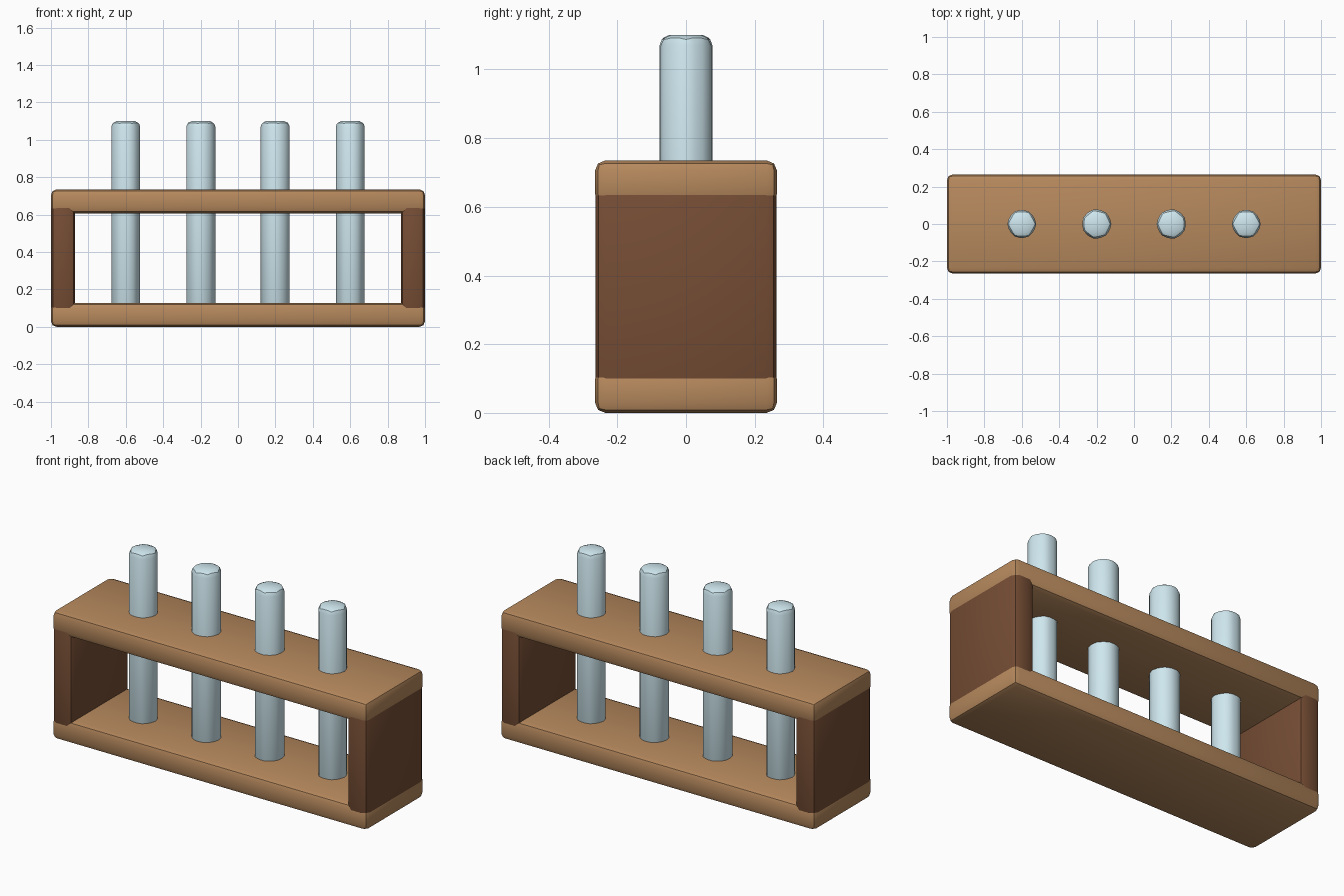
import bpy
import math

if "Cube" in bpy.data.objects:
    bpy.data.objects.remove(bpy.data.objects["Cube"])


def material(name, color):
    m = bpy.data.materials.new(name)
    m.diffuse_color = color
    m.use_nodes = True
    m.node_tree.nodes["Principled BSDF"].inputs["Base Color"].default_value = m.diffuse_color
    return m


light_wood = material("light_wood", (0.47, 0.25, 0.11, 1))
dark_wood = material("dark_wood", (0.18, 0.075, 0.035, 1))
glass = material("pale_glass", (0.62, 0.80, 0.86, 1))


def finish(obj, name, mat):
    # rounded edges shared by every part
    obj.name = name
    obj.data.materials.append(mat)
    bpy.ops.object.transform_apply(location=False, rotation=True, scale=True)
    bevel = obj.modifiers.new("Bevel", 'BEVEL')
    bevel.width = 0.03
    bevel.segments = 2
    bevel.limit_method = 'ANGLE'
    bpy.ops.object.modifier_apply(modifier=bevel.name)
    bpy.ops.object.shade_smooth_by_angle(angle=math.radians(35))


def box(name, x0, x1, depth, z0, z1, mat):
    bpy.ops.mesh.primitive_cube_add(size=1, location=((x0 + x1) / 2, 0, (z0 + z1) / 2))
    obj = bpy.context.object
    obj.scale = (x1 - x0, depth, z1 - z0)
    finish(obj, name, mat)


def tube(name, x, sides, tip_angle):
    z0, z1 = 0.07, 1.10
    bpy.ops.mesh.primitive_cylinder_add(vertices=sides, radius=0.085, depth=z1 - z0,
                                        location=(x, 0, (z0 + z1) / 2),
                                        rotation=(0, 0, tip_angle - math.pi / 2))
    finish(bpy.context.object, name, glass)


# Shelves
box("bottom_shelf", -1, 1, 0.53, 0, 0.128, light_wood)
box("top_shelf", -1, 1, 0.53, 0.607, 0.735, light_wood)

# End panels, a hair inside the shelf surfaces
box("left_panel", -0.999, -0.871, 0.528, 0.001, 0.734, dark_wood)
box("right_panel", 0.871, 0.999, 0.528, 0.001, 0.734, dark_wood)

# Tubes: six-sided at the ends, seven-sided in the middle
for i, (x, sides, tip) in enumerate([(-0.6, 6, 0), (-0.2, 7, 0),
                                     (0.2, 7, math.pi), (0.6, 6, 0)]):
    tube(f"tube_{i + 1}", x, sides, tip)
